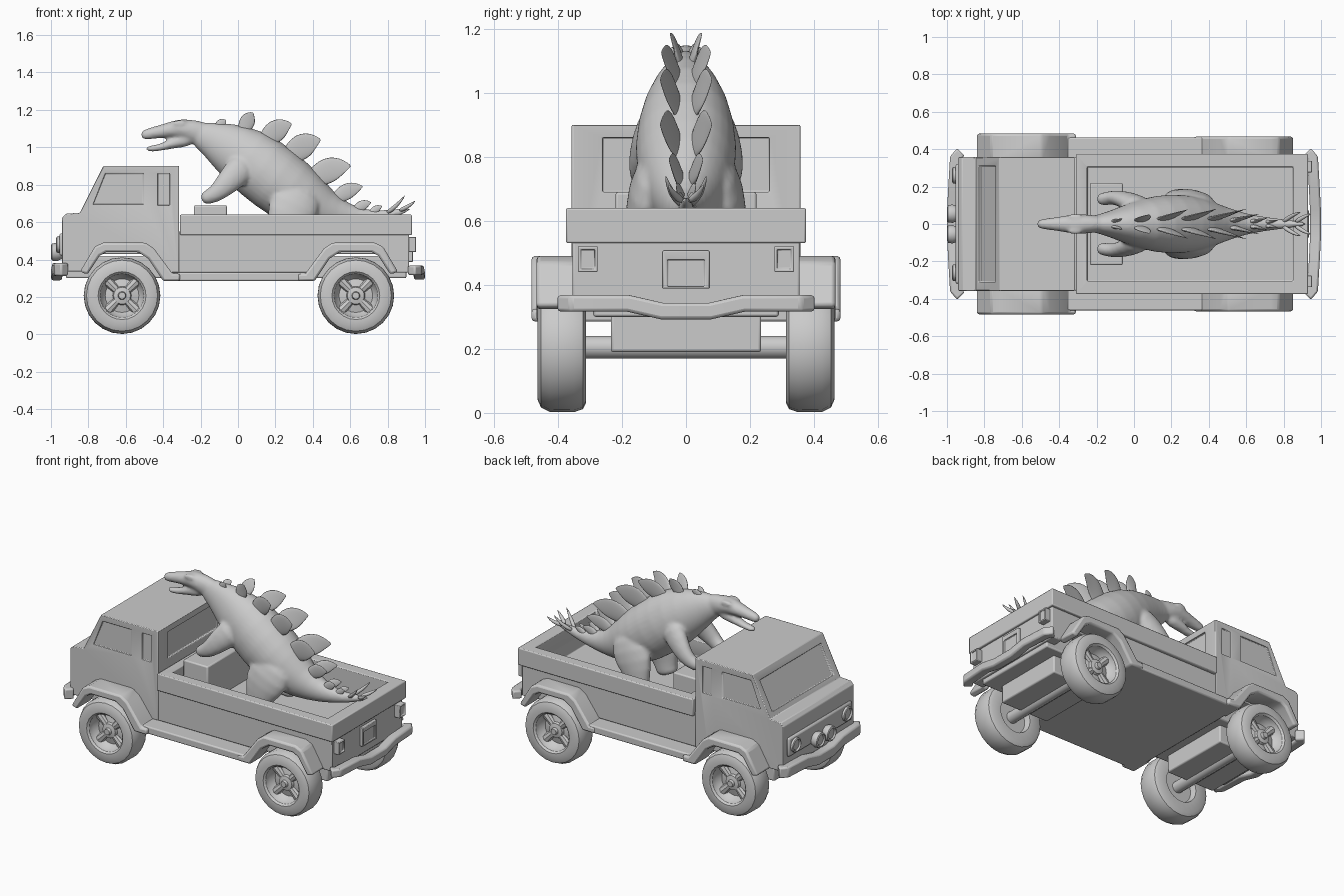
import bpy, bmesh, math
from mathutils import Vector

if "Cube" in bpy.data.objects:
    bpy.data.objects.remove(bpy.data.objects["Cube"])


def finish(name, bm, bevel=0, cutter=None, angle=35, segments=2):
    bmesh.ops.recalc_face_normals(bm, faces=bm.faces[:])
    me = bpy.data.meshes.new(name)
    bm.to_mesh(me)
    bm.free()
    ob = bpy.data.objects.new(name, me)
    bpy.context.collection.objects.link(ob)
    bpy.ops.object.select_all(action='DESELECT')
    ob.select_set(True)
    bpy.context.view_layer.objects.active = ob
    bpy.ops.object.shade_smooth_by_angle(angle=math.radians(angle))
    if cutter:
        m = ob.modifiers.new("cut", 'BOOLEAN')
        m.operation, m.object, m.solver = 'DIFFERENCE', cutter, 'EXACT'
    if bevel:
        m = ob.modifiers.new("bevel", 'BEVEL')
        m.width, m.segments, m.limit_method = bevel, segments, 'ANGLE'
        m.angle_limit = math.radians(30)
    return ob


def extrude(bm, pts, y0, y1):
    """Side-view (x, z) outline extruded between two y positions."""
    f = bm.faces.new([bm.verts.new((x, y0, z)) for x, z in pts])
    r = bmesh.ops.extrude_face_region(bm, geom=[f])
    bmesh.ops.translate(bm, verts=[v for v in r['geom'] if isinstance(v, bmesh.types.BMVert)],
                        vec=(0, y1 - y0, 0))


def block(bm, x0, x1, y0, y1, z0, z1):
    extrude(bm, [(x0, z0), (x1, z0), (x1, z1), (x0, z1)], y0, y1)


def box(name, *b, bevel=0.008, **k):
    bm = bmesh.new()
    block(bm, *b)
    return finish(name, bm, bevel, **k)


def loft(bm, pts, n=16, ref=(0, 1, 0), phase=0.0):
    """Tube through (x, y, z, a, b): a is the half size along ref, b across it."""
    P = [Vector(p[:3]) for p in pts]
    rings = []
    for i, p in enumerate(pts):
        t = (P[min(i + 1, len(P) - 1)] - P[max(i - 1, 0)]).normalized()
        s = Vector(ref)
        s = (s - t * s.dot(t)).normalized()
        u = t.cross(s)
        rings.append([bm.verts.new(P[i] + s * p[3] * math.cos(phase + 2 * math.pi * k / n)
                                   + u * p[4] * math.sin(phase + 2 * math.pi * k / n)) for k in range(n)])
    for r, q in zip(rings, rings[1:]):
        for k in range(n):
            bm.faces.new((r[k], r[(k + 1) % n], q[(k + 1) % n], q[k]))
    bm.faces.new(rings[0])
    bm.faces.new(rings[-1])


def lathe(name, prof, origin, axis, steps=24):
    """Profile of (radius, distance along axis) spun about the axis."""
    ax = Vector(axis)
    side = ax.orthogonal().normalized()
    bm = bmesh.new()
    vs = [bm.verts.new(Vector(origin) + ax * d + side * r) for r, d in prof]
    es = [bm.edges.new(e) for e in zip(vs, vs[1:])]
    bmesh.ops.spin(bm, geom=vs + es, cent=origin, axis=ax, angle=2 * math.pi, steps=steps)
    bmesh.ops.remove_doubles(bm, verts=bm.verts[:], dist=1e-4)
    return finish(name, bm)


def hidden(name, bm):
    ob = finish(name, bm)
    ob.hide_render = True
    ob.hide_set(True)
    return ob


# cab with recessed windows
bm = bmesh.new()
for s in (-1, 1):
    y0, y1 = s * 0.348, s * 0.4
    extrude(bm, [(-.775, .695), (-.505, .695), (-.505, .86), (-.71, .86)], y0, y1)
    block(bm, -.43, -.365, y0, y1, .69, .86)
block(bm, -.33, -.25, -.26, .26, .69, .86)
d, n = Vector((.447, .894)), Vector((-.894, .447))
c = Vector((-.787, .766))
extrude(bm, [c + d * a + n * b for a, b in ((-.1, -.014), (.1, -.014), (.1, .04), (-.1, .04))], -.31, .31)
windows = hidden("window_cutter", bm)
bm = bmesh.new()
extrude(bm, [(-.94, .335), (-.94, .625), (-.92, .645), (-.845, .65), (-.72, .9), (-.315, .9), (-.315, .33),
             (-.41, .33), (-.48, .43), (-.75, .43), (-.83, .335)], -.357, .357)
finish("cab", bm, 0.012, windows)

# cargo bed, rim and floor
bm = bmesh.new()
block(bm, -.25, .85, -.305, .305, .46, .8)
hollow = hidden("bed_cutter", bm)
bm = bmesh.new()
extrude(bm, [(-.32, .33), (-.32, .55), (.915, .55), (.915, .33), (.84, .33), (.76, .43), (.49, .43), (.42, .33)],
        -.355, .355)
finish("bed_body", bm, 0.006, hollow)
box("bed_rim", -.31, .93, -.375, .375, .53, .64, bevel=0.006, cutter=hollow)
box("cargo_box", -.235, -.06, -.22, .22, .45, .69)

# underside
box("chassis", -.92, .9, -.29, .29, .3, .42)
box("side_sills", -.39, .40, -.462, .462, .285, .332)
for nm, x in (("front", -.62), ("rear", .63)):
    box(nm + "_axle_housing", x - .17, x + .17, -.235, .235, .19, .32)
    lathe(nm + "_axle", [(0, -.36), (.036, -.36), (.036, .36), (0, .36)], (x, 0, .205), (0, 1, 0), 12)

# wheels and fender flares
tyre = [(0, .442), (.018, .442), (.022, .425), (.045, .42), (.05, .405), (.09, .395), (.112, .42), (.117, .452),
        (.128, .463), (.165, .464), (.19, .453), (.204, .425), (.205, .35), (.195, .322), (.175, .312),
        (.11, .314), (.1, .35), (0, .35)]
flare = [(-.225, .335), (-.145, .47), (-.10, .49), (.125, .49), (.17, .46), (.27, .325), (.31, .325), (.31, .285),
         (.22, .285), (.14, .405), (.085, .44), (-.085, .44), (-.12, .42), (-.185, .32)]
for nm, x, f, out in (("front", -.62, 1, .483), ("rear", .63, -1, .467)):
    for s in (-1, 1):
        lathe(nm + "_wheel", tyre, (x, 0, .207), (0, s, 0))
        bm = bmesh.new()
        extrude(bm, [(x + f * a, z) for a, z in flare], s * .34, s * out)
        finish(nm + "_fender", bm, 0.012)
        bm = bmesh.new()
        for k in range(4):
            a = math.pi * (k + .5) / 2
            p, q = [(x + r * math.cos(a), s * .402, .207 + r * math.sin(a)) for r in (.03, .112)]
            loft(bm, [(*p, .018, .02), (*q, .022, .028)], n=8)
        finish(nm + "_wheel_spokes", bm)

# bumpers with dropped centres and swept ends
R = math.sqrt(2)
for nm, f, z, h in (("front", -1, .347, .034), ("rear", 1, .342, .026)):
    half = [(.925, .385, z), (.955, .355, z), (.965, .18, z), (.97, .075, z - .024)]
    path = half + [(x, -y, zz) for x, y, zz in reversed(half)]
    bm = bmesh.new()
    loft(bm, [(f * x, y, zz, h * R, .029 * R) for x, y, zz in path], 4, (0, 0, 1), math.pi / 4)
    finish(nm + "_bumper", bm, 0.01)

# lights, grille panel and rear plate
box("grille_panel", -.955, -.93, -.32, .32, .42, .54, bevel=0.012)
for s in (-1, 1):
    lathe("headlight", [(0, .012), (.03, .012), (.036, .022), (.044, .018), (.046, 0), (0, 0)],
          (-.95, s * .26, .48), (-1, 0, 0), 20)
    lathe("fog_light", [(0, .055), (.03, .055), (.036, .064), (.046, .06), (.05, .035), (.035, 0), (0, 0)],
          (-.935, s * .055, .44), (-1, 0, 0), 20)
    bm = bmesh.new()
    block(bm, .945, .99, s * .307 - .022, s * .307 + .022, .45, .51)
    cut = hidden("tail_light_cutter", bm)
    box("tail_light", .9, .952, s * .307 - .031, s * .307 + .031, .44, .52, bevel=.005, cutter=cut)
bm = bmesh.new()
block(bm, .924, .99, -.058, .058, .395, .478)
cut = hidden("plate_cutter", bm)
box("rear_plate_frame", .9, .935, -.073, .073, .388, .507, bevel=.008, cutter=cut)

# dinosaur body, head, jaw and limbs fused into one skin
bm = bmesh.new()
loft(bm, [(-.24, 0, 1.075, .045, .06), (-.18, 0, 1.06, .052, .08), (-.09, 0, 1.02, .085, .125),
          (.05, 0, .945, .142, .178), (.2, 0, .83, .168, .185), (.35, 0, .715, .15, .17),
          (.47, 0, .655, .1, .115), (.59, 0, .625, .058, .07), (.7, 0, .622, .038, .042),
          (.81, 0, .638, .025, .027), (.93, 0, .672, .01, .01)])
loft(bm, [(-.16, 0, 1.065, .045, .07), (-.24, 0, 1.085, .05, .062), (-.31, 0, 1.105, .056, .052),
          (-.38, 0, 1.09, .043, .04), (-.45, 0, 1.078, .032, .032), (-.495, 0, 1.068, .028, .03),
          (-.52, 0, 1.06, .016, .018)])
loft(bm, [(-.24, 0, 1.045, .04, .04), (-.33, 0, 1.03, .036, .034), (-.4, 0, 1.002, .028, .019),
          (-.46, 0, .992, .026, .018), (-.495, 0, .993, .016, .013)])
for s in (-1, 1):
    loft(bm, [(.06, s * .08, .93, .06, .09), (-.03, s * .125, .84, .05, .075), (-.1, s * .145, .765, .038, .052),
              (-.15, s * .135, .735, .037, .042), (-.2, s * .13, .722, .03, .03)])
    loft(bm, [(.36, s * .08, .8, .05, .1), (.3, s * .13, .69, .06, .15), (.25, s * .14, .58, .05, .105),
              (.24, s * .14, .51, .045, .07), (.22, s * .14, .46, .05, .08)])
    loft(bm, [(-.27, s * .035, 1.12, .018, .025), (-.32, s * .042, 1.135, .018, .018),
              (-.36, s * .036, 1.12, .01, .012)], n=8)
body = finish("dinosaur_body", bm, angle=180)
m = body.modifiers.new("round", 'SUBSURF')
m.levels = m.render_levels = 1
m = body.modifiers.new("fuse", 'REMESH')
m.mode, m.voxel_size, m.use_smooth_shade = 'VOXEL', 0.01, True
m = body.modifiers.new("soften", 'SMOOTH')
m.factor, m.iterations = 0.5, 5

# paired back plates: base x, z, tip x, z, half width
plates = [(-.11, 1.10, -.065, 1.145, .03), (.03, 1.09, .08, 1.185, .048), (.15, 1.04, .285, 1.125, .068),
          (.28, .955, .44, 1.04, .078), (.41, .835, .60, .90, .078), (.53, .73, .665, .79, .05),
          (.63, .665, .71, .705, .032), (.71, .645, .77, .685, .024)]
bm = bmesh.new()
for bx, bz, tx, tz, w in plates:
    for s in (-1, 1):
        spread = .028 + .35 * w
        k = min(1, w * 15)
        loft(bm, [(bx + (tx - bx) * t, s * k * (.025 + spread * t), bz + (tz - bz) * t + .25 * w * math.sin(math.pi * t),
                   .014 * (1.05 - t), w * g)
                  for t, g in ((-.15, .6), (.15, .85), (.4, .95), (.65, .75), (.85, .42), (1.02, .05))], n=10)

# tail spikes
for bx, bz, tx, tz, ty in ((.79, .645, .895, .745, .065), (.86, .66, .95, .715, .055)):
    for s in (-1, 1):
        loft(bm, [(bx, s * .008, bz, .014, .014), (bx + (tx - bx) * .55, s * ty * .75, bz + (tz - bz) * .4, .013, .013),
                  (tx, s * ty, tz, .002, .002)], n=8)
spines = finish("dinosaur_plates", bm, angle=180)
m = spines.modifiers.new("round", 'SUBSURF')
m.levels = m.render_levels = 1
